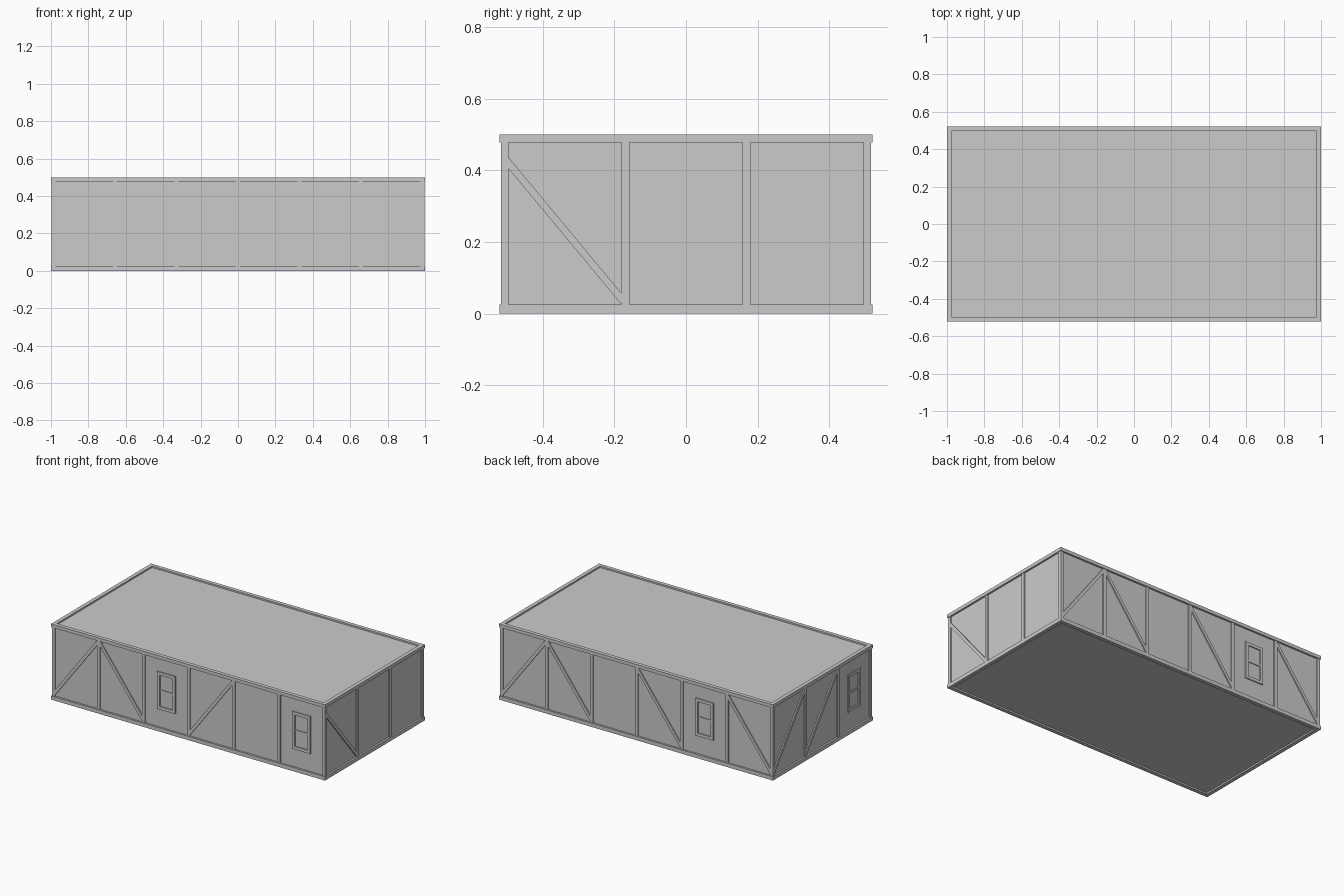
import bpy, bmesh
from math import atan2, hypot, pi
from mathutils import Matrix

if "Cube" in bpy.data.objects:
    bpy.data.objects.remove(bpy.data.objects["Cube"])

HX, HY, H = 1.0, 0.521, 0.5      # half length, half depth, height
RAIL, POST = 0.025, 0.022        # rail and post thickness
STEP, RECESS = 0.004, 0.012      # setback of posts and wall skin from the rails


def new_object(name, bm):
    mesh = bpy.data.meshes.new(name)
    bm.to_mesh(mesh)
    bm.free()
    ob = bpy.data.objects.new(name, mesh)
    bpy.context.collection.objects.link(ob)
    return ob


def add_box(bm, centre, size, spin=0.0):
    """Box of a given size, turned by spin about the local y axis."""
    m = (Matrix.Translation(centre) @ Matrix.Rotation(-spin, 4, 'Y')
         @ Matrix.Diagonal((*size, 1)))
    bmesh.ops.create_cube(bm, size=1, matrix=m)


def box(name, lo, hi):
    bm = bmesh.new()
    add_box(bm, [(a + b) / 2 for a, b in zip(lo, hi)],
            [b - a for a, b in zip(lo, hi)])
    return new_object(name, bm)


# Wall, roof and floor skin
box("wall_shell", (-HX + RECESS, -HY + RECESS, 0.01),
    (HX - RECESS, HY - RECESS, H - 0.01))

# Rail frames around the bottom and top
for level, z0 in (("bottom", 0), ("top", H - RAIL + 0.003)):
    z1 = RAIL if z0 == 0 else H
    for s, side in ((-1, "front"), (1, "back")):
        ys = sorted((s * HY, s * (HY - RAIL)))
        box(f"{level}_rail_{side}", (-HX, ys[0], z0), (HX, ys[1], z1))
    for s, side in ((-1, "left"), (1, "right")):
        xs = sorted((s * HX, s * (HX - RAIL)))
        box(f"{level}_rail_{side}", (xs[0], -HY + RAIL, z0), (xs[1], HY - RAIL, z1))

# Corner posts
for sx in (-1, 1):
    for sy in (-1, 1):
        xs = sorted((sx * (HX - STEP), sx * (HX - 0.025)))
        ys = sorted((sy * (HY - STEP), sy * (HY - 0.025)))
        box("corner_post", (xs[0], ys[0], 0.015), (xs[1], ys[1], H - 0.015))


def build_side(side, half, dist, angle, bays, braces, windows):
    """One face, drawn left to right as seen from outside, then turned into place."""
    turn = Matrix.Rotation(angle, 4, 'Z')
    skin = -dist + RECESS
    first = -half + 0.0135
    pitch = -2 * first / bays

    def place(name, bm):
        bm.transform(turn)
        new_object(f"{side}_{name}", bm)

    # Posts between bays
    for i in range(1, bays):
        bm = bmesh.new()
        add_box(bm, (first + i * pitch, -dist + STEP + 0.01, H / 2),
                (POST, 0.02, H - 0.03))
        place("post", bm)

    # Diagonal braces: start and end heights per bay
    for i, (za, zb) in braces.items():
        ua = first + i * pitch + 0.006
        ub = first + (i + 1) * pitch - 0.006
        bm = bmesh.new()
        add_box(bm, ((ua + ub) / 2, skin - 0.001, (za + zb) / 2),
                (hypot(ub - ua, zb - za), 0.013, 0.02), atan2(zb - za, ub - ua))
        place("brace", bm)

    # Windows: frame with a middle bar
    for i in windows:
        u, z, w, h, t = first + (i + 0.5) * pitch, 0.267, 0.133, 0.247, 0.02
        bm = bmesh.new()
        for s in (-1, 1):
            add_box(bm, (u + s * (w - t) / 2, skin, z), (t, 0.014, h))
            add_box(bm, (u, skin, z + s * (h - t) / 2), (w - 2 * t, 0.014, t))
        add_box(bm, (u, skin, z), (w - 2 * t, 0.01, 0.012))
        place("window_frame", bm)


UP, DOWN = (0.045, 0.468), (0.468, 0.045)
build_side("front", HX, HY, 0, 6, {0: UP, 1: DOWN, 3: UP}, (2, 5))
build_side("right", HY, HX, pi / 2, 3, {0: (0.428, 0.035)}, ())
build_side("back", HX, HY, pi, 6, {0: UP, 1: DOWN, 3: DOWN, 5: DOWN}, (4,))
build_side("left", HY, HX, -pi / 2, 3, {0: UP, 1: UP}, (2,))
